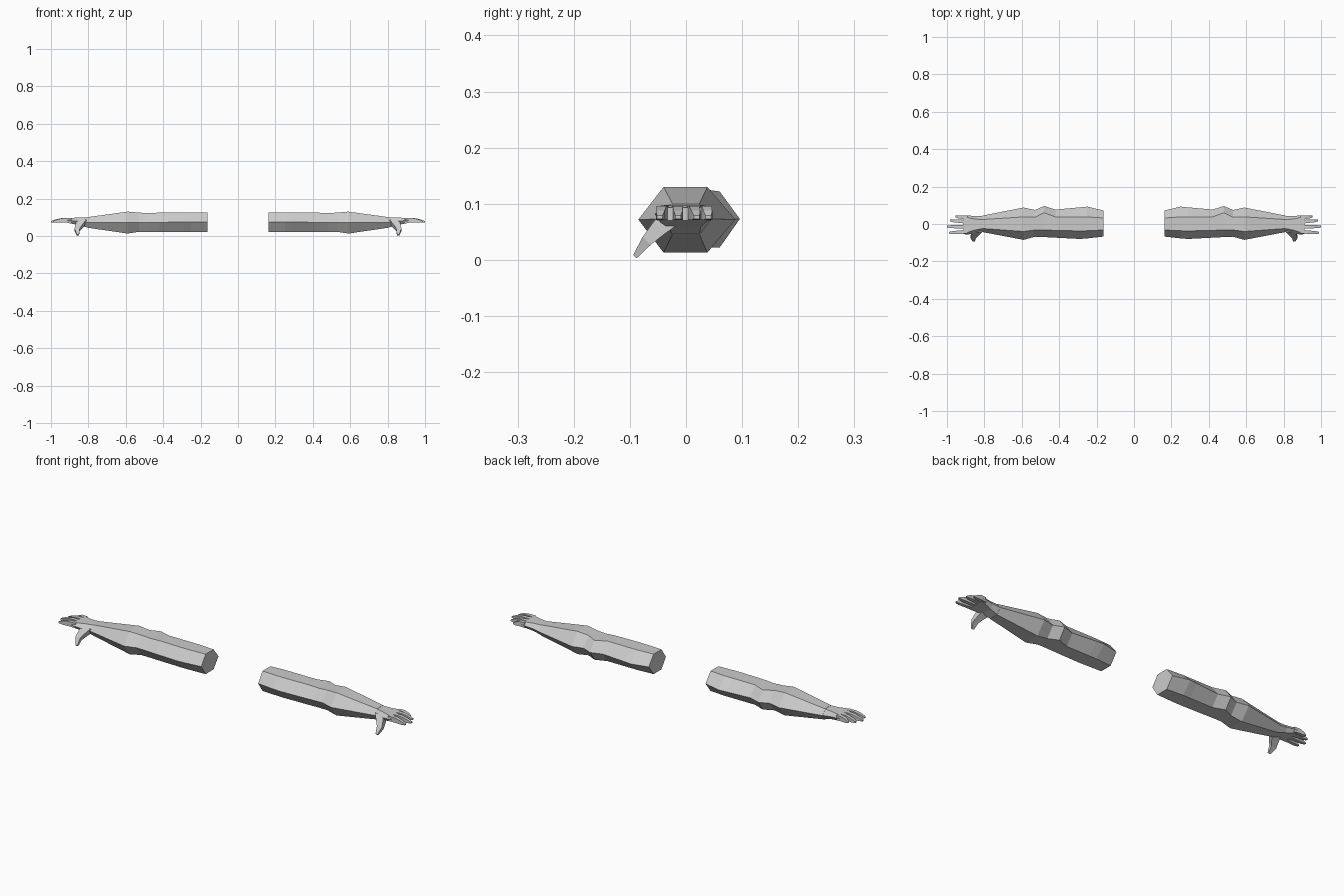
import bpy, bmesh
from mathutils import Vector

skin = bpy.data.materials.new("plain grey")
skin.diffuse_color = (0.6, 0.6, 0.6, 1)


def loft(name, rings):
    """Join equal-sized rings into a closed flat-faced tube, mirrored to the other side."""
    bm = bmesh.new()
    loops = [[bm.verts.new(p) for p in ring] for ring in rings]
    n = len(loops[0])
    for a, b in zip(loops, loops[1:]):
        for i in range(n):
            j = (i + 1) % n
            bm.faces.new((a[i], a[j], b[j], b[i]))
    bm.faces.new(loops[0])
    bm.faces.new(loops[-1])
    bmesh.ops.recalc_face_normals(bm, faces=bm.faces)
    mesh = bpy.data.meshes.new(name)
    bm.to_mesh(mesh)
    bm.free()
    mesh.materials.append(skin)
    obj = bpy.data.objects.new(name, mesh)
    bpy.context.collection.objects.link(obj)
    obj.modifiers.new("mirror", 'MIRROR').use_axis[0] = True
    return obj


def hexagon(x, front, top_front, top_back, back, bottom, ridge, top):
    """Six-sided section with its points at the front and back."""
    return [(x, front, ridge), (x, top_front, top), (x, top_back, top),
            (x, back, ridge), (x, top_back, bottom), (x, top_front, bottom)]


# Arm: shoulder end, upper arm, elbow bump, forearm, wrist
loft("arm", [hexagon(*s) for s in (
    (0.162, -0.067, -0.032, 0.032, 0.072, 0.022, 0.074, 0.125),
    (0.25, -0.077, -0.036, 0.038, 0.093, 0.022, 0.074, 0.125),
    (0.29, -0.080, -0.037, 0.038, 0.089, 0.022, 0.074, 0.125),
    (0.42, -0.073, -0.034, 0.038, 0.077, 0.022, 0.073, 0.125),
    (0.48, -0.070, -0.032, 0.060, 0.096, 0.022, 0.073, 0.122),
    (0.53, -0.068, -0.032, 0.036, 0.075, 0.022, 0.073, 0.125),
    (0.59, -0.085, -0.040, 0.038, 0.088, 0.013, 0.072, 0.130),
    (0.81, -0.043, -0.024, 0.024, 0.045, 0.045, 0.073, 0.100))])

# Palm: flattens and widens towards the knuckles
loft("palm", [hexagon(*s) for s in (
    (0.808, -0.042, -0.024, 0.024, 0.044, 0.046, 0.073, 0.099),
    (0.85, -0.051, -0.032, 0.026, 0.042, 0.058, 0.078, 0.098),
    (0.89, -0.056, -0.045, 0.035, 0.046, 0.066, 0.082, 0.097),
    (0.912, -0.054, -0.046, 0.037, 0.045, 0.070, 0.082, 0.093))])

# Fingers: thin bent wedges (base y, tip y, tip x)
fingers = {"index_finger": (-0.041, -0.047, 0.988), "middle_finger": (-0.015, -0.014, 1.0),
           "ring_finger": (0.011, 0.019, 0.983), "little_finger": (0.034, 0.040, 0.955)}
for name, (y0, y1, tip) in fingers.items():
    rings = []
    for t, w, low, high in ((0, 0.010, 0.070, 0.096), (0.45, 0.009, 0.072, 0.096),
                            (0.8, 0.008, 0.071, 0.088), (1, 0.005, 0.073, 0.079)):
        x, y = 0.89 + (tip - 0.89) * t, y0 + (y1 - y0) * t
        rings.append([(x, y - w, low), (x, y - w, high), (x, y + w, high), (x, y + w, low)])
    loft(name, rings)

# Thumb: hooks forward and down from the palm
path = ((0.835, -0.030, 0.074, 0.025), (0.848, -0.049, 0.056, 0.020),
        (0.860, -0.070, 0.034, 0.014), (0.856, -0.091, 0.006, 0.006))
across = Vector((0, 0.68, -0.68))
rings = []
for x, y, z, w in path:
    c, s = Vector((x, y, z)), across * w * 0.75
    u = Vector((w, 0, 0))
    rings.append([c - u - s, c + u - s, c + u + s, c - u + s])
loft("thumb", rings)
